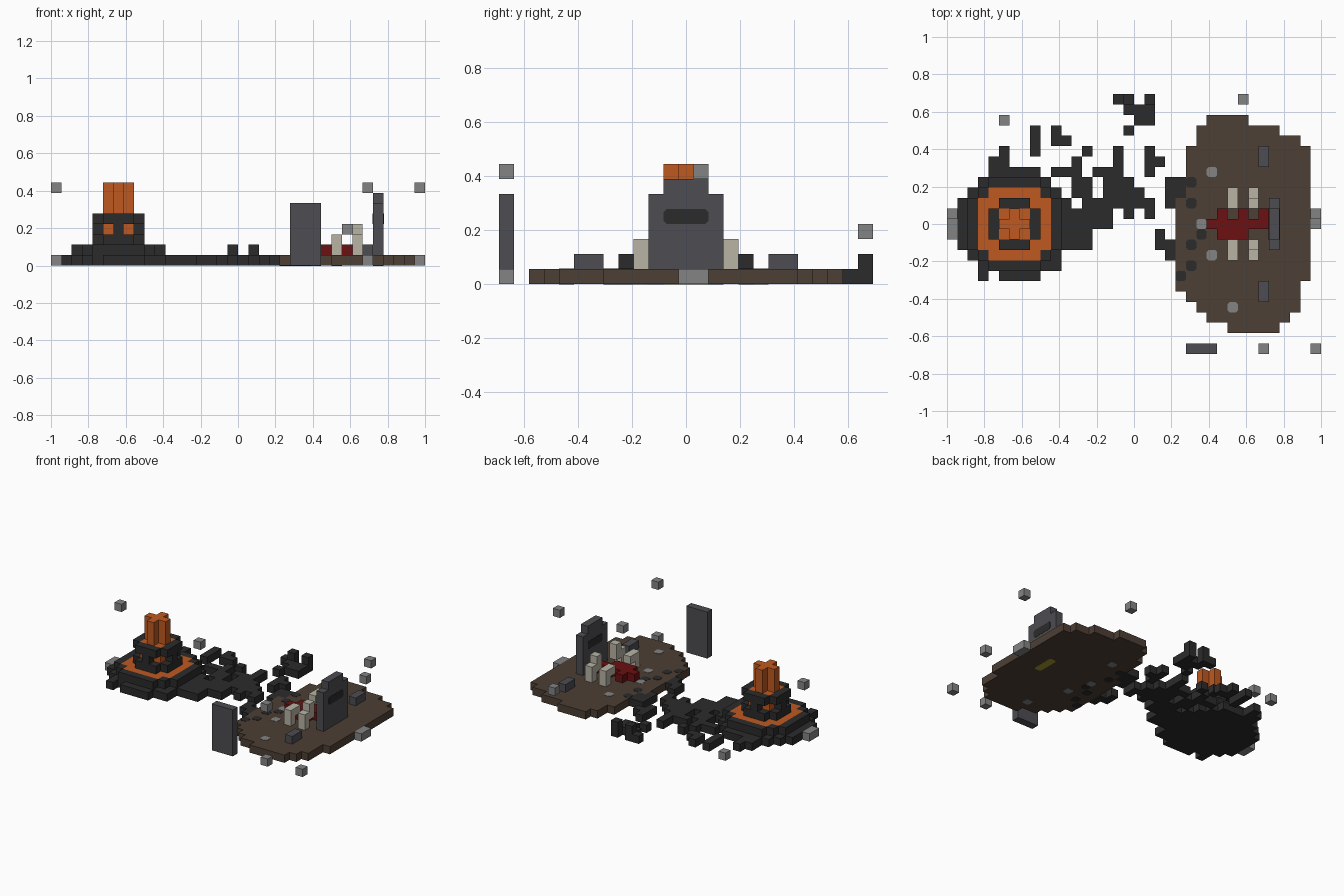
import bpy, bmesh, math
from mathutils import Matrix, Vector

if "Cube" in bpy.data.objects:
    bpy.data.objects.remove(bpy.data.objects["Cube"])

U = 1 / 18  # edge of one block


def material(name, r, g, b):
    m = bpy.data.materials.new(name)
    m.use_nodes = True
    m.diffuse_color = (r, g, b, 1)
    m.node_tree.nodes["Principled BSDF"].inputs["Base Color"].default_value = (r, g, b, 1)
    return m


CHAR = material("charred black", .024, .024, .025)
LAVA = material("lava orange", .52, .1, .015)
SOIL = material("soil brown", .075, .05, .035)
GREY = material("light grey", .23, .23, .235)
SLATE = material("slate grey", .075, .073, .085)
BONE = material("bone", .48, .456, .376)
BLOOD = material("dark red", .15, .005, .006)
OLIVE = material("olive gold", .4, .32, .03)


def place(col, row, layer):
    """Centre of a block: columns run along x, rows from back to front."""
    return Vector(((col - 17.5) * U, (12 - row) * U, (layer + .5) * U))


def finish(name, bm, mat):
    mesh = bpy.data.meshes.new(name)
    bm.to_mesh(mesh)
    bm.free()
    mesh.materials.append(mat)
    ob = bpy.data.objects.new(name, mesh)
    bpy.context.scene.collection.objects.link(ob)
    return ob


def blocks(name, cells, mat):
    """Join unit blocks into one shell, leaving out the walls between neighbours."""
    bm = bmesh.new()
    for cell in sorted(cells):
        for axis in range(3):
            for sign in (-1, 1):
                near = list(cell)
                near[axis] += sign
                if tuple(near) in cells:
                    continue
                n = Vector((0, 0, 0))
                n[axis] = -sign if axis == 1 else sign
                a = Vector((n.y, n.z, n.x))
                b = n.cross(a)
                c = place(*cell)
                bm.faces.new([bm.verts.new(c + (n + a * s + b * t) * U / 2)
                              for s, t in ((-1, -1), (1, -1), (1, 1), (-1, 1))])
    bmesh.ops.remove_doubles(bm, verts=bm.verts, dist=U / 100)
    finish(name, bm, mat)


def box(cols, rows, layers=0):
    """Block cells in a box; each range is one index or a (first, last) pair."""
    def span(v):
        return range(v[0], v[1] + 1) if isinstance(v, tuple) else (v,)
    return {(i, j, k) for i in span(cols) for j in span(rows) for k in span(layers)}


def union(*parts):
    return set().union(*parts)


def octagon(name, mat, centre, length, turn=0):
    """Thin plate with clipped corners, long along y; turn stands it up."""
    h, e, c = U / 2, length * U / 2, U * .2
    bm = bmesh.new()
    pts = [(h, e - c), (h - c, e), (c - h, e), (-h, e - c)]
    pts += [(-x, -y) for x, y in pts]
    face = bm.faces.new([bm.verts.new((x, y, -.002)) for x, y in pts])
    top = bmesh.ops.extrude_face_region(bm, geom=[face])["geom"]
    bmesh.ops.translate(bm, vec=(0, 0, .004),
                        verts=[v for v in top if isinstance(v, bmesh.types.BMVert)])
    bmesh.ops.recalc_face_normals(bm, faces=bm.faces)
    ob = finish(name, bm, mat)
    ob.matrix_world = Matrix.Translation(centre) @ Matrix.Rotation(turn, 4, "Y")


# Volcano: base, rim, lava moat, tower with windows, fountain
def from_axis(c):
    return abs(c[0] - 6) + abs(c[1] - 12)


def disc(radius, layer):
    return {c for c in box((1, 11), (7, 17), layer)
            if math.hypot(c[0] - 6, c[1] - 12) < radius}


base = disc(5.1, 0) | box(1, (10, 14))
moat = {c for c in box((3, 9), (9, 15), 1) if from_axis(c) < 6}
core = box((5, 7), (11, 13), (1, 4))
tower = {c for c in box((4, 8), (10, 14), (1, 4)) if from_axis(c) < 4} - core
windows = {c for c in tower if c[2] == 3 and from_axis(c) == 3}
blocks("volcano_rim", disc(4.6, 1) - moat, CHAR)
blocks("lava_moat", moat - tower - core, LAVA)
blocks("volcano_tower", tower - windows, CHAR)
blocks("lava_core", core, LAVA)
blocks("lava_fountain", box((5, 7), 12, (5, 7)) | box(6, (11, 13), (5, 7)), LAVA)

# Charred ground: crags round the volcano, then the broken path to the grave
crags = union(box(5, (5, 6)), box(4, (6, 7)), box(8, (3, 7)) - box(8, 6),
              box(10, (3, 4)), box(11, 4), box(3, 17), box((7, 8), 17), box(10, 16))
path = union(box((10, 12), 7), box(12, 6), box(13, 5), box((12, 13), (8, 9)),
             box((13, 15), 10), box((11, 15), 11), box((12, 15), 12),
             box((11, 13), (13, 14)), box(11, 10), box(14, 7), box(15, (7, 9)),
             box(16, (5, 10)), box(17, (8, 11)), box(18, (9, 10)), box(19, (10, 11)))
spur = union(box((16, 17), 0), box(19, 0), box((17, 19), 1), box((18, 19), 2),
             box(17, 3), box(19, (5, 7)), box(20, 6))
grave_edge = union(box(21, (8, 10)), box(22, (8, 9)), box(20, (13, 14)), box(21, (14, 15)))
blocks("charred_ground", union(base, crags, path, spur, grave_edge), CHAR)
blocks("raised_rocks", box(17, 0, 1) | box(19, 0, 1), CHAR)

# Grave mound with pebbles set flush in its top and underside
blocks("soil_mound", union(
    box((25, 28), 2), box((24, 31), 3), box((24, 33), 4), box((23, 34), (5, 17)),
    box(22, (10, 18)), box((23, 33), (18, 19)), box((24, 33), 20),
    box((25, 32), 21), box((27, 31), 22)), SOIL)
pebbles = {CHAR: ((23, 8), (23, 10), (24, 13), (23, 14), (23, 16), (22, 17)),
           GREY: ((25, 7), (24, 12), (25, 15), (27, 20))}
for mat, spots in pebbles.items():
    for col, row in spots:
        for side in (-.5, .5):
            octagon("pebble", mat, place(col, row, side), 1)

# Headstone with dark panels, and a buried plate below it
blocks("headstone", box(31, (10, 14), (1, 5)) | box(31, (11, 13), 6), SLATE)
for side in (-.5, .5):
    octagon("headstone_panel", CHAR, place(31 + side, 12, 4), 3, math.pi / 2)
octagon("buried_plate", OLIVE, place(31, 12, -.5), 3)
blocks("standing_slab", box((23, 25), 24, (0, 5)), SLATE)
for rows in ((5, 6), (18, 19)):
    blocks("grave_marker", box(30, rows, 1), SLATE)

# Ribs mirrored about the body
for col, top in ((27, 2), (29, 3)):
    for side in (-1, 1):
        blocks("rib", box(col, 12 + 3 * side, (1, 2)) | box(col, 12 + 2 * side, (2, top)), BONE)
blocks("flesh", union(box((25, 30), 12, 1), box((26, 28), 13, 1),
                      *(box(col, 11, 1) for col in (26, 28, 30))), BLOOD)

# Loose floating stones
for cells in (box(0, 11, 7), box(0, (12, 13)), box(5, 2), box(28, 0, 3),
              box(30, 24), box(30, 24, 7), box(35, 24),
              box(35, 11, 7), box(35, (11, 12))):
    blocks("loose_stone", cells, GREY)
